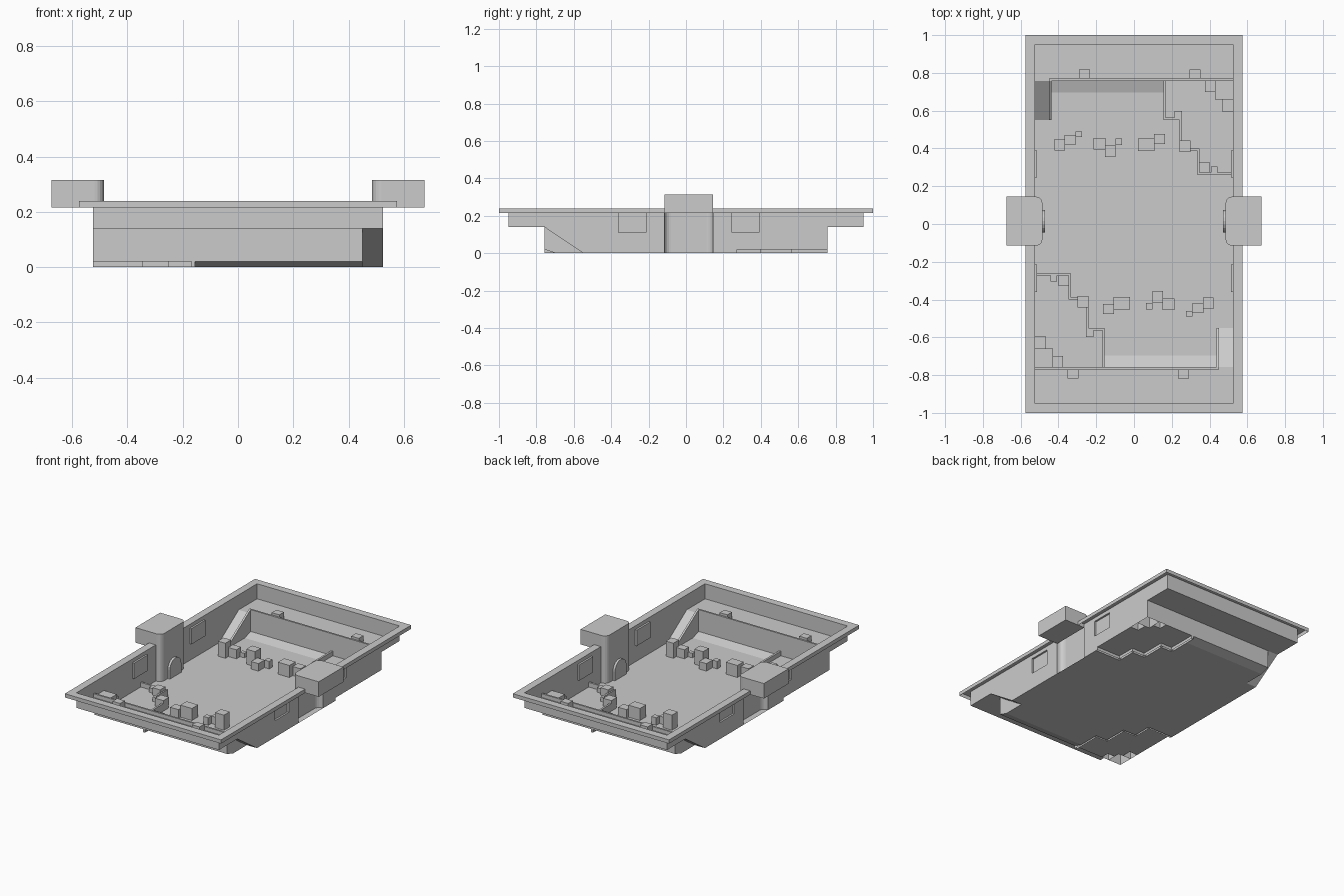
import bpy, bmesh, math
from mathutils import Vector

cube = bpy.data.objects.get("Cube")
if cube:
    bpy.data.objects.remove(cube, do_unlink=True)

grey = bpy.data.materials.new("stone grey")
grey.use_nodes = True
colour = (0.6, 0.6, 0.6, 1)
grey.diffuse_color = colour
for node in grey.node_tree.nodes:
    if node.type == 'BSDF_PRINCIPLED':
        node.inputs["Base Color"].default_value = colour

HALF_X, HALF_Y, PIT_Y = 0.525, 0.95, 0.757
TOP, SHELF, PLATFORM, CURB = 0.24, 0.14, 0.02, 0.05
FOCUS = Vector((0, 0, 1))


def turn(p):
    return (-p[0], -p[1], *p[2:])


def face(bm, pts, outward=False):
    """Add a face turned towards the arena, or away from it."""
    f = bm.faces.new([bm.verts.new(p) for p in pts])
    f.normal_update()
    inward = f.normal.dot(FOCUS - f.calc_center_median()) > 0
    if inward == outward:
        f.normal_flip()


def flat(bm, outline, z):
    face(bm, [(x, y, z) for x, y in outline])


def block(bm, x0, x1, y0, y1, z0, z1, bottom=False):
    """Box that is open underneath unless a bottom is wanted."""
    a, b = [[bm.verts.new((x, y, z)) for x, y in
             ((x0, y0), (x1, y0), (x1, y1), (x0, y1))] for z in (z0, z1)]
    bm.faces.new(b)
    for i in range(4):
        j = (i + 1) % 4
        bm.faces.new((a[i], a[j], b[j], b[i]))
    if bottom:
        bm.faces.new(a[::-1])


def make(name, bm):
    mesh = bpy.data.meshes.new(name)
    bm.to_mesh(mesh)
    bm.free()
    mesh.materials.append(grey)
    obj = bpy.data.objects.new(name, mesh)
    bpy.context.collection.objects.link(obj)
    return obj


def make_pair(name, bm):
    """One part at the front and the same part turned half round at the back."""
    front = make("front_" + name, bm)
    back = bpy.data.objects.new("back_" + name, front.data)
    back.rotation_euler.z = math.pi
    bpy.context.collection.objects.link(back)


# Rim with a hanging outer skirt
bm = bmesh.new()
corners = [(-1, -1), (1, -1), (1, 1), (-1, 1)]
for (ax, ay), (bx, by) in zip(corners, corners[1:] + corners[:1]):
    oa, ob = (ax * 0.575, ay), (bx * 0.575, by)
    ia, ib = (ax * HALF_X, ay * HALF_Y), (bx * HALF_X, by * HALF_Y)
    flat(bm, (oa, ob, ib, ia), TOP)
    face(bm, [(*oa, 0.215), (*ob, 0.215), (*ob, TOP), (*oa, TOP)], True)
make("rim", bm)

# Stepped edge between the floor and the corner platform
edge = [(-HALF_X, -0.26), (-0.335, -0.26), (-0.335, -0.387), (-0.24, -0.387),
        (-0.24, -0.55), (-0.155, -0.55), (-0.155, -PIT_Y)]

# Pit floor
RAMP_X, RAMP_Y, SLOPE_Y = 0.45, -0.55, -0.695
half = edge[:-1] + [(edge[-1][0], SLOPE_Y), (RAMP_X, SLOPE_Y),
                    (RAMP_X, RAMP_Y), (HALF_X, RAMP_Y)]
bm = bmesh.new()
flat(bm, half + [turn(p) for p in half], 0)
make("floor", bm)

# Corner platform, cut around the corner blocks
bm = bmesh.new()
flat(bm, edge + [(-0.375, -PIT_Y), (-0.375, -0.7), (-0.43, -0.7), (-0.43, -0.66),
                 (-0.465, -0.66), (-0.465, -0.595), (-HALF_X, -0.595)], PLATFORM)
make_pair("platform", bm)

# Low curb along the stepped edge
bm = bmesh.new()
for (ax, ay), (bx, by) in zip(edge, edge[1:]):
    block(bm, max(ax - 0.013, -HALF_X), bx, by - 0.013 if by > -0.7 else by, ay, 0, CURB)
make_pair("curb", bm)

# Stacked blocks in the platform corner
bm = bmesh.new()
block(bm, -HALF_X, -0.465, -0.66, -0.595, PLATFORM, 0.1)
block(bm, -HALF_X, -0.43, -PIT_Y, -0.66, PLATFORM, 0.145)
block(bm, -0.43, -0.375, -PIT_Y, -0.7, PLATFORM, 0.075)
make_pair("corner_blocks", bm)

# Crates behind the curb: x, y, size, height
bm = bmesh.new()
for x, y, s, h in [(-0.372, -0.3, 0.055, 0.05), (-0.425, -0.287, 0.035, 0.03),
                   (-0.27, -0.412, 0.06, 0.05), (-0.235, -0.577, 0.04, 0.03)]:
    block(bm, x - s / 2, x + s / 2, y - s / 2, y + s / 2, PLATFORM, PLATFORM + h)
make_pair("platform_crates", bm)

# Crates on the floor: x, y, width, depth, height
bm = bmesh.new()
for x, y, w, d, h in [(-0.135, -0.45, 0.06, 0.055, 0.06), (-0.065, -0.42, 0.085, 0.065, 0.08),
                      (0.08, -0.435, 0.035, 0.035, 0.05), (0.125, -0.387, 0.055, 0.065, 0.05),
                      (0.183, -0.425, 0.065, 0.06, 0.1), (0.293, -0.475, 0.033, 0.028, 0.03),
                      (0.338, -0.447, 0.06, 0.05, 0.06), (0.394, -0.42, 0.055, 0.06, 0.1)]:
    block(bm, x - w / 2, x + w / 2, y - d / 2, y + d / 2, 0, h)
make_pair("floor_crates", bm)

# Gentle slope at the foot of the end wall
bm = bmesh.new()
left = edge[-1][0]
face(bm, [(left, -PIT_Y, PLATFORM), (RAMP_X, -PIT_Y, PLATFORM),
          (RAMP_X, SLOPE_Y, 0), (left, SLOPE_Y, 0)])
make_pair("foot_slope", bm)

# Corner ramp up to the shelf
bm = bmesh.new()
face(bm, [(RAMP_X, -PIT_Y, SHELF), (HALF_X, -PIT_Y, SHELF),
          (HALF_X, RAMP_Y, 0), (RAMP_X, RAMP_Y, 0)])
make_pair("ramp", bm)

# Sloping rail beside the ramp
bm = bmesh.new()
side = [(-PIT_Y, 0.02), (SLOPE_Y, 0), (RAMP_Y, 0), (RAMP_Y, 0.03), (-PIT_Y, 0.165)]
rings = [[bm.verts.new((x, y, z)) for y, z in side] for x in (RAMP_X - 0.013, RAMP_X)]
bm.faces.new(rings[0][::-1])
bm.faces.new(rings[1])
for i in (2, 3):
    bm.faces.new((rings[0][i], rings[0][i + 1], rings[1][i + 1], rings[1][i]))
make_pair("ramp_rail", bm)

# End shelf with its outer wall, pit wall and lip
bm = bmesh.new()
flat(bm, [(-HALF_X, -HALF_Y), (HALF_X, -HALF_Y), (HALF_X, -PIT_Y), (-HALF_X, -PIT_Y)], SHELF)
face(bm, [(s * HALF_X, -HALF_Y, z) for s, z in
          ((-1, SHELF), (1, SHELF), (1, TOP), (-1, TOP))])
for x0, x1, z in [(-0.43, -0.375, 0.075), (-0.375, RAMP_X, PLATFORM)]:
    face(bm, [(x0, -PIT_Y, z), (x1, -PIT_Y, z), (x1, -PIT_Y, SHELF), (x0, -PIT_Y, SHELF)])
block(bm, -HALF_X, RAMP_X, -PIT_Y - 0.012, -PIT_Y, SHELF, 0.165)
for x in (-0.323, 0.262):
    block(bm, x - 0.028, x + 0.028, -0.818, -PIT_Y - 0.012, SHELF, 0.18)
make_pair("shelf", bm)


# Long side walls, following the ground below, with inset panels
def ground(y):
    if -PIT_Y < y < RAMP_Y:
        return SHELF * (y - RAMP_Y) / (-PIT_Y - RAMP_Y)
    for limit, z in ((-PIT_Y, SHELF), (0.26, 0), (0.273, CURB), (0.595, PLATFORM),
                     (0.66, 0.1), (PIT_Y, 0.145)):
        if y < limit:
            return z
    return SHELF


TOWER = (-0.115, 0.145)
PANELS = [(-0.36, -0.215), (0.245, 0.39)]
LOW, HIGH, INSET = 0.11, 0.215, 0.012
for name, s in (("left", 1), ("right", -1)):
    bm = bmesh.new()
    x, xi = s * HALF_X, s * (HALF_X - INSET)

    def upright(y0, y1, a, b, z):
        face(bm, [(x, y0, a), (x, y1, b), (x, y1, z), (x, y0, z)])

    bends = [s * y for y in (-PIT_Y, RAMP_Y, 0.26, 0.273, 0.595, 0.66, PIT_Y)]
    breaks = sorted(bends + [-HALF_Y, HALF_Y, *TOWER, *PANELS[0], *PANELS[1]])
    for y0, y1 in zip(breaks, breaks[1:]):
        mid = (y0 + y1) / 2
        if TOWER[0] < mid < TOWER[1]:
            continue
        panel = any(a < mid < b for a, b in PANELS)
        eps = 1e-5
        upright(y0, y1, ground(s * (y0 + eps)), ground(s * (y1 - eps)), LOW if panel else TOP)             if not (panel is False and min(ground(s * y0), ground(s * y1)) > TOP) else None
    for a, b in PANELS:
        upright(a, b, HIGH, HIGH, TOP)
        loop = [(a, LOW), (b, LOW), (b, HIGH), (a, HIGH)]
        face(bm, [(xi, y, z) for y, z in loop])
        for p, q in zip(loop, loop[1:] + loop[:1]):
            face(bm, [(x, *p), (x, *q), (xi, *q), (xi, *p)])
    make(name + "_wall", bm)

    # Tower: rounded column inside, block overhanging outside, arched door
    bm = bmesh.new()
    height, inner, r = 0.315, 0.485, 0.035
    path = [(s * HALF_X, TOWER[0])]
    for cy, start in ((TOWER[0] + r, 0), (TOWER[1] - r, 1)):
        for i in range(6):
            t = math.pi / 2 * (start + i / 5)
            path.append((s * (inner + r - r * math.sin(t)), cy - r * math.cos(t)))
    path.append((s * HALF_X, TOWER[1]))
    flat_top = [(px, py, height) for px, py in path]
    face(bm, flat_top, True)
    for p, q in zip(path, path[1:]):
        face(bm, [(*p, 0), (*q, 0), (*q, height), (*p, height)])
    xs = sorted((s * HALF_X, s * 0.675))
    block(bm, *xs, *TOWER, HIGH, height, True)
    bmesh.ops.recalc_face_normals(bm, faces=bm.faces[:])
    make(name + "_tower", bm)

    bm = bmesh.new()
    cy, w, spring = sum(TOWER) / 2, 0.06, 0.06
    arch = [(cy - w, 0)] + [(cy - w * math.cos(math.pi * i / 10),
                             spring + w * math.sin(math.pi * i / 10)) for i in range(11)]
    arch.append((cy + w, 0))
    face(bm, [(s * 0.47, *p) for p in arch])
    for p, q in zip(arch, arch[1:]):
        face(bm, [(s * inner, *p), (s * inner, *q), (s * 0.47, *q), (s * 0.47, *p)])
    bmesh.ops.recalc_face_normals(bm, faces=bm.faces[:])
    make(name + "_arch_door", bm)
